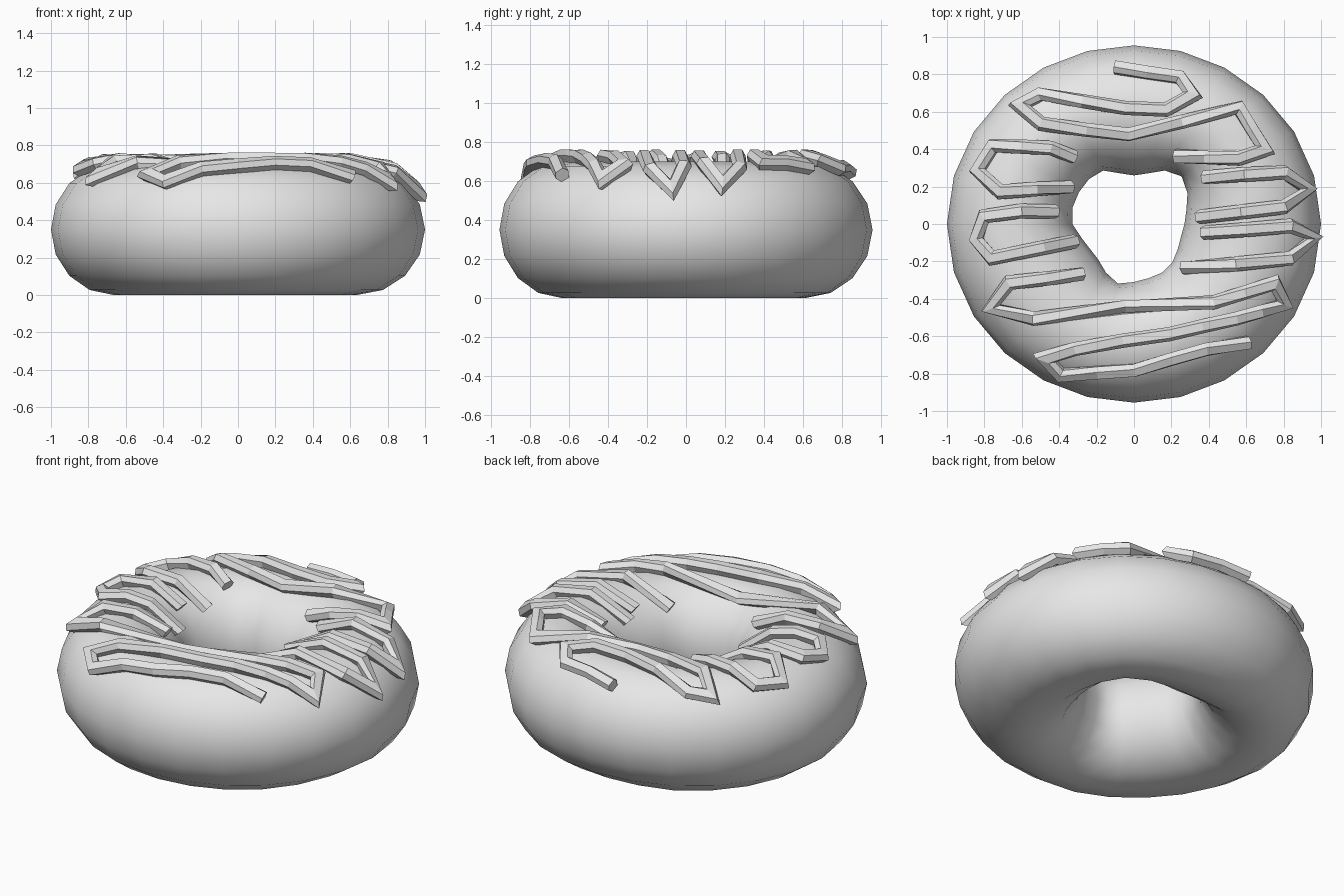
import bpy, bmesh
from math import sin, cos, tau, atan2, sqrt, hypot
from mathutils import Vector

cube = bpy.data.objects.get("Cube")
if cube:
    bpy.data.objects.remove(cube, do_unlink=True)

grey = bpy.data.materials.new("light grey")
grey.use_nodes = True
grey.diffuse_color = (0.8, 0.8, 0.8, 1)
grey.node_tree.nodes["Principled BSDF"].inputs["Base Color"].default_value = (0.8, 0.8, 0.8, 1)

HALF_HEIGHT = 0.35
RING_STEPS, TUBE_STEPS = 24, 16

# Radius of the uneven hole, every 15 degrees counter-clockwise from +x
HOLE = [.27, .29, .33, .36, .33, .28, .26, .28, .33, .34, .34, .34,
        .33, .29, .27, .27, .30, .33, .31, .30, .30, .29, .27, .26]


def tube_at(angle):
    """Middle radius and half width of the dough in one direction."""
    outer = 1 / sqrt(cos(angle) ** 2 + (sin(angle) / 0.955) ** 2)
    step = (angle % tau) / tau * RING_STEPS
    i = int(step) % RING_STEPS
    blend = step - int(step)
    inner = HOLE[i] * (1 - blend) + HOLE[(i + 1) % RING_STEPS] * blend
    return (outer + inner) / 2, (outer - inner) / 2


def surface_point(x, y):
    """Point and normal on the upper side of the dough."""
    angle = atan2(y, x)
    middle, half = tube_at(angle)
    u = max(-0.97, min(0.97, (hypot(x, y) - middle) / half))
    rise = sqrt(1 - u * u)
    point = Vector((x, y, HALF_HEIGHT * (1 + rise)))
    normal = Vector((cos(angle) * u / half, sin(angle) * u / half, rise / HALF_HEIGHT))
    return point, normal.normalized()


def loft(name, rings, closed, smooth):
    """Bridge equal rings of points into one object."""
    bm = bmesh.new()
    rows = [[bm.verts.new(p) for p in ring] for ring in rings]
    count = len(rows[0])
    pairs = list(zip(rows, rows[1:]))
    if closed:
        pairs.append((rows[-1], rows[0]))
    for a, b in pairs:
        for k in range(count):
            n = (k + 1) % count
            bm.faces.new((a[k], a[n], b[n], b[k]))
    if not closed:
        bm.faces.new(rows[0])
        bm.faces.new(rows[-1])
    bmesh.ops.recalc_face_normals(bm, faces=bm.faces)
    for face in bm.faces:
        face.smooth = smooth
    mesh = bpy.data.meshes.new(name)
    bm.to_mesh(mesh)
    bm.free()
    mesh.materials.append(grey)
    obj = bpy.data.objects.new(name, mesh)
    bpy.context.collection.objects.link(obj)
    return obj


# Dough ring
dough = []
for i in range(RING_STEPS):
    angle = tau * i / RING_STEPS
    middle, half = tube_at(angle)
    ring = []
    for k in range(TUBE_STEPS):
        turn = tau * k / TUBE_STEPS
        radius = middle + half * cos(turn)
        ring.append((radius * cos(angle), radius * sin(angle), HALF_HEIGHT * (1 + sin(turn))))
    dough.append(ring)
loft("dough_ring", dough, closed=True, smooth=True)

# Cross-section of the icing strand: sideways, outwards
STRAND = [(-.022, .035), (.022, .035), (.038, .005), (.022, -.03), (-.022, -.03), (-.038, .005)]


def icing(name, corners):
    """Sweep the strand along a zigzag that rests on the dough."""
    flat = [Vector(c) for c in corners]
    path = [flat[0]]
    for a, b in zip(flat, flat[1:]):
        if (b - a).length > 0.25:
            path.append((a + b) / 2)
        path.append(b)
    frames = [surface_point(p.x, p.y) for p in path]
    points = [p + n * 0.025 for p, n in frames]
    rings = []
    for i, (point, (_, normal)) in enumerate(zip(points, frames)):
        before = (point - points[i - 1]).normalized() if i else None
        after = (points[i + 1] - point).normalized() if i + 1 < len(points) else None
        before, after = before or after, after or before
        along = (before + after).normalized()
        side = along.cross(normal).normalized()
        mitre = 1 / max(0.55, along.dot(before))
        rings.append([point + side * s * mitre + normal * h for s, h in STRAND])
    loft(name, rings, closed=False, smooth=False)


# Icing zigzags
icing("icing_back", [(-.10, .82), (.24, .77), (.31, .68), (.17, .61), (-.05, .62), (-.49, .68),
                     (-.60, .62), (-.49, .53), (-.03, .49), (.55, .61), (.69, .39), (.56, .35),
                     (.23, .38)])
icing("icing_left_rear", [(.39, .26), (.79, .27), (.91, .18), (.79, .09), (.37, .04)])
icing("icing_left_front", [(.39, -.05), (.82, -.01), (.94, -.07), (.82, -.18), (.28, -.25)])
icing("icing_front", [(-.29, -.28), (-.66, -.31), (-.75, -.44), (-.53, -.50), (.43, -.42),
                      (.74, -.31), (.79, -.42), (.54, -.50), (.19, -.59), (-.31, -.66),
                      (-.47, -.70), (-.38, -.79), (0, -.77), (.38, -.66), (.60, -.62)])
icing("icing_right_rear", [(-.33, .37), (-.45, .41), (-.74, .41), (-.82, .28), (-.71, .17),
                           (-.36, .21)])
icing("icing_right_front", [(-.44, .07), (-.61, .07), (-.79, .04), (-.83, -.08), (-.75, -.18),
                            (-.50, -.13), (-.34, -.10)])
